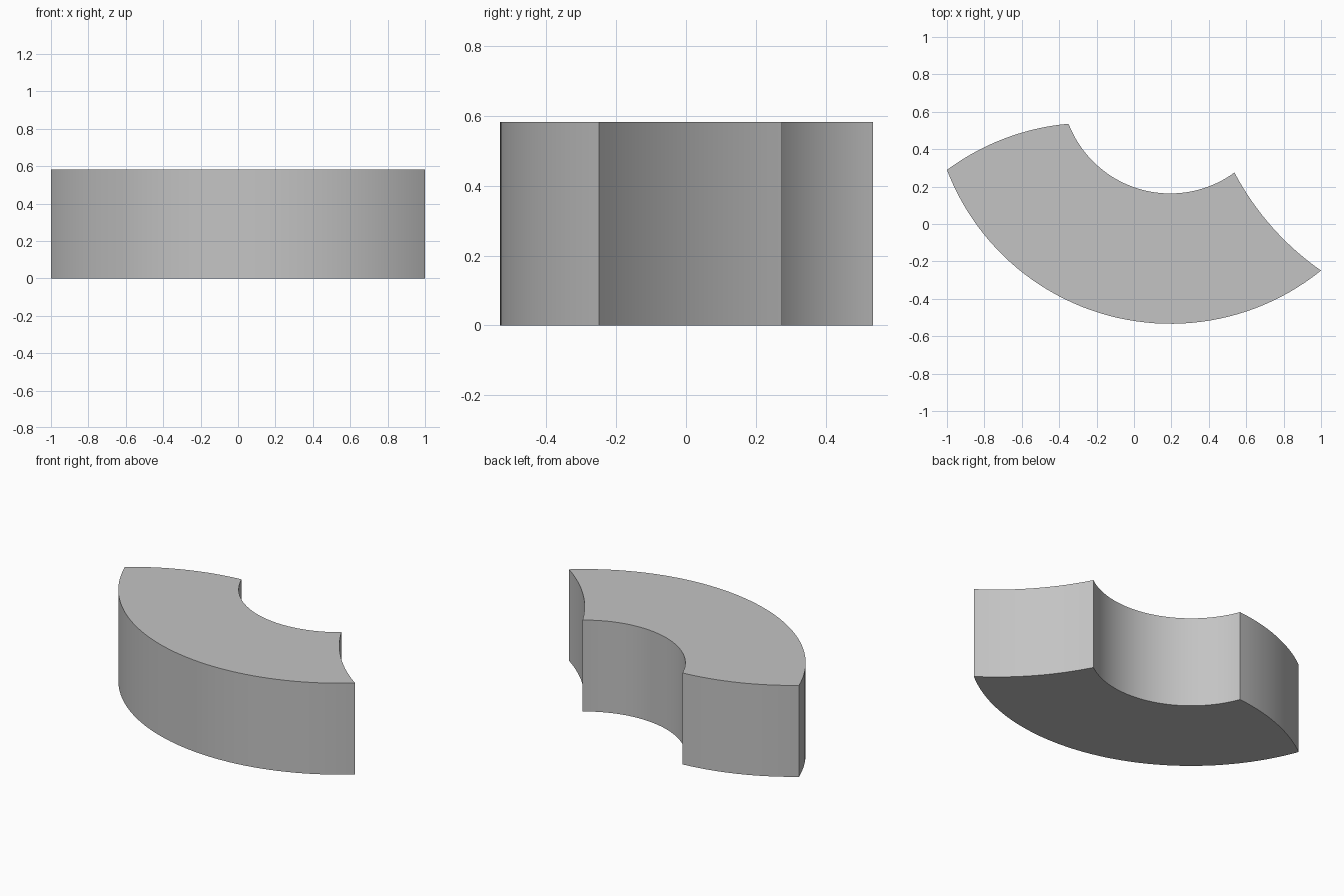
import bpy, bmesh, math
from mathutils import Vector

if "Cube" in bpy.data.objects:
    bpy.data.objects.remove(bpy.data.objects["Cube"])

HEIGHT = 0.583


def arc(a, b, sag, steps):
    """Points from a up to (not including) b, bowed by sag to the right of travel."""
    a, b = Vector(a), Vector(b)
    chord = b - a
    half = chord.length / 2
    radius = (half * half + sag * sag) / (2 * abs(sag))
    side = Vector((chord.y, -chord.x)).normalized() * math.copysign(1, sag)
    centre = (a + b) / 2 + side * (abs(sag) - radius)
    along = chord.normalized()
    # A bow deeper than a half circle is never needed here
    sweep = math.asin(half / radius)
    points = []
    for i in range(steps):
        t = sweep * (2 * i / steps - 1)
        points.append(centre + radius * (along * math.sin(t) + side * math.cos(t)))
    return points


def sagitta(a, b, radius):
    half = (Vector(b) - Vector(a)).length / 2
    return radius - math.sqrt(radius ** 2 - half ** 2)


# Corners of the ring segment, seen from above
outer_left, outer_right = (-1.0, 0.289), (1.0, -0.249)
inner_right, inner_left = (0.537, 0.275), (-0.35, 0.536)

outline = (
    arc(outer_left, outer_right, sagitta(outer_left, outer_right, 1.28), 48)
    + arc(outer_right, inner_right, -0.042, 16)
    + arc(inner_right, inner_left, -sagitta(inner_right, inner_left, 0.583), 40)
    + arc(inner_left, outer_left, 0.048, 16)
)

# Extrude the outline into a block
bm = bmesh.new()
base = bm.faces.new([bm.verts.new((p.x, p.y, 0)) for p in outline])
top = bmesh.ops.extrude_face_region(bm, geom=[base], use_keep_orig=True)
bmesh.ops.translate(bm, vec=(0, 0, HEIGHT),
                    verts=[v for v in top["geom"] if isinstance(v, bmesh.types.BMVert)])
bmesh.ops.recalc_face_normals(bm, faces=bm.faces)
mesh = bpy.data.meshes.new("curved_block")
bm.to_mesh(mesh)
bm.free()

block = bpy.data.objects.new("curved_block", mesh)
bpy.context.collection.objects.link(block)

# Plain grey finish
grey = bpy.data.materials.new("grey")
grey.use_nodes = True
colour = (0.55, 0.55, 0.55, 1)
grey.diffuse_color = colour
grey.node_tree.nodes["Principled BSDF"].inputs["Base Color"].default_value = colour
mesh.materials.append(grey)

# Smooth curved walls, sharp corners
bpy.ops.object.select_all(action="DESELECT")
block.select_set(True)
bpy.context.view_layer.objects.active = block
bpy.ops.object.shade_smooth_by_angle(angle=math.radians(20))
